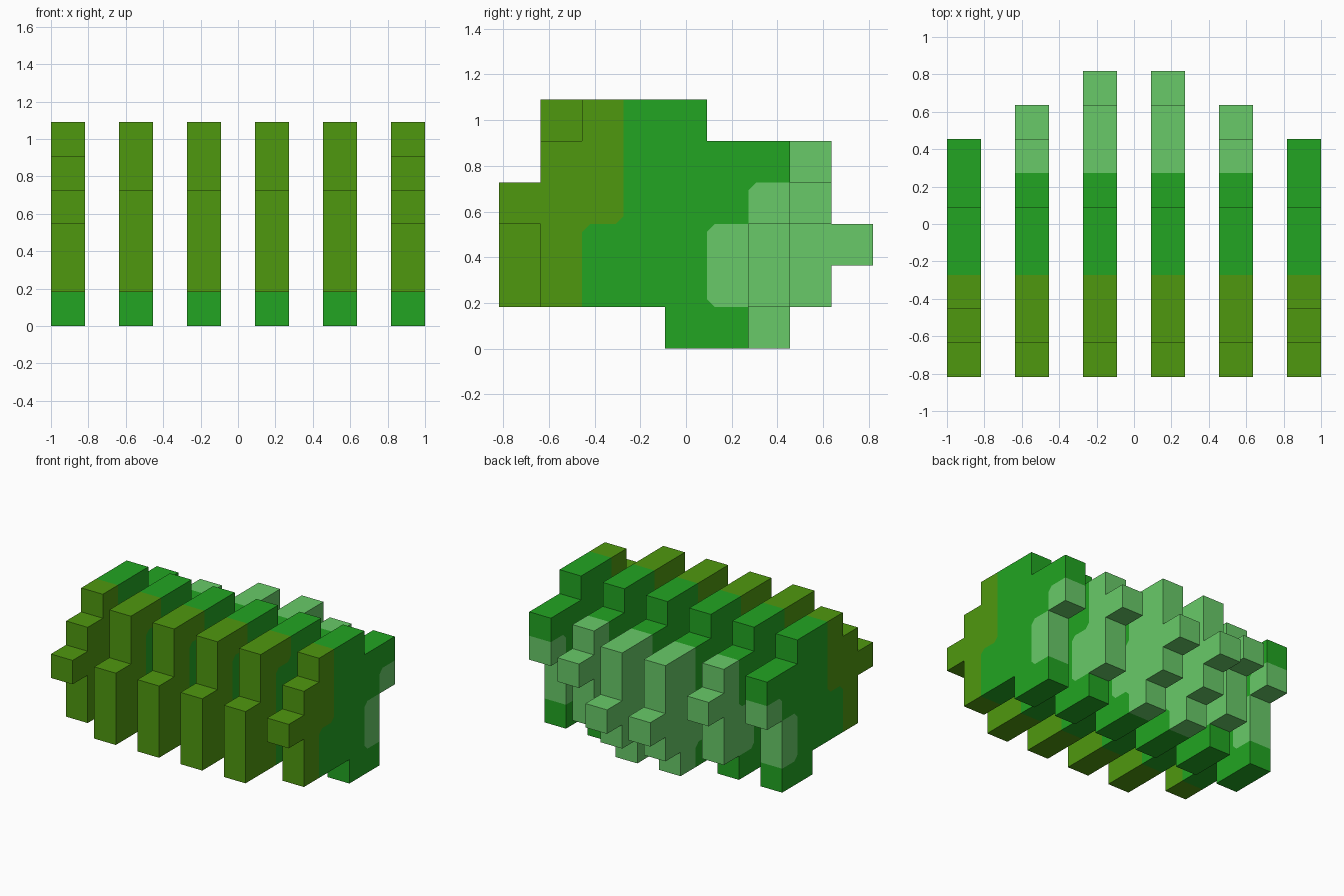
import bpy, bmesh

if "Cube" in bpy.data.objects:
    bpy.data.objects.remove(bpy.data.objects["Cube"])

U = 2 / 11                      # one block


def lin(c):
    c /= 255
    return c / 12.92 if c <= 0.04045 else ((c + 0.055) / 1.055) ** 2.4


def material(name, rgb):
    m = bpy.data.materials.new(name)
    m.diffuse_color = (*[lin(c) for c in rgb], 1)
    m.use_nodes = True
    m.node_tree.nodes["Principled BSDF"].inputs["Base Color"].default_value = m.diffuse_color
    return m


OLIVE, GREEN, LIGHT = 0, 1, 2
MATS = [material("olive_green", (79, 152, 15)),
        material("leaf_green", (34, 165, 34)),
        material("light_green", (104, 202, 104))]

# Each row from the ground up: first block, end of olive, start of light, end
OUTER = [(4, 4, 6, 6), (1, 2, 5, 6), (1, 2, 5, 6), (0, 3, 6, 7), (1, 3, 7, 7), (2, 3, 5, 5)]
MIDDLE = [(4, 4, 6, 6), (0, 2, 5, 7), (0, 2, 5, 7), (0, 2, 6, 8), (1, 2, 6, 7), (1, 3, 5, 5)]
CENTRE = [(4, 4, 6, 7), (0, 2, 5, 8), (0, 2, 5, 9), (0, 2, 6, 8), (1, 2, 6, 8), (1, 3, 5, 5)]


def slab_mesh(name, rows):
    bm = bmesh.new()
    verts = {}

    def vert(j, k):
        if (j, k) not in verts:
            verts[j, k] = bm.verts.new((-U / 2, (j - 4.5) * U, k * U))
        return verts[j, k]

    # stepped profile of square blocks, extruded to one block thick
    for k, (a, _, _, b) in enumerate(rows):
        for j in range(a, b):
            bm.faces.new([vert(j, k), vert(j, k + 1), vert(j + 1, k + 1), vert(j + 1, k)])
    ext = bmesh.ops.extrude_face_region(bm, geom=bm.faces[:], use_keep_orig=True)
    moved = [g for g in ext["geom"] if isinstance(g, bmesh.types.BMVert)]
    bmesh.ops.translate(bm, verts=moved, vec=(U, 0, 0))
    bmesh.ops.recalc_face_normals(bm, faces=bm.faces[:])
    bm.normal_update()

    # colour every face by the block it belongs to
    for f in bm.faces:
        p = f.calc_center_median() - f.normal * U / 4
        j = p.y / U + 4.5
        _, o, l, _ = rows[min(5, max(0, int(p.z / U)))]
        f.material_index = OLIVE if j < o else LIGHT if j >= l else GREEN

    # clip the corners of the colour patches on the broad sides
    for v in bm.verts[:]:
        fs = [f for f in v.link_faces if abs(f.normal.x) > 0.9]
        cols = [f.material_index for f in fs]
        odd = [f for f in fs if cols.count(f.material_index) == 1]
        if len(fs) != 4 or len(odd) != 1 or len(set(cols)) != 2:
            continue
        f = odd[0]
        other = [c for c in cols if c != f.material_index][0]
        ends = [bmesh.utils.edge_split(e, v, 0.035 / e.calc_length())[1]
                for e in [e for e in v.link_edges if e in f.edges[:]]]
        bmesh.utils.face_split(f, ends[0], ends[1])
        for g in v.link_faces:
            if ends[0] in g.verts[:] and ends[1] in g.verts[:]:
                g.material_index = other

    me = bpy.data.meshes.new(name)
    bm.to_mesh(me)
    bm.free()
    for m in MATS:
        me.materials.append(m)
    return me


# Three slab shapes, mirrored left and right
for name, rows, offset in (("outer_slab", OUTER, 5), ("middle_slab", MIDDLE, 3),
                           ("centre_slab", CENTRE, 1)):
    me = slab_mesh(name, rows)
    for side, s in (("left", -1), ("right", 1)):
        ob = bpy.data.objects.new(f"{name}_{side}", me)
        ob.location.x = s * offset * U
        bpy.context.collection.objects.link(ob)
